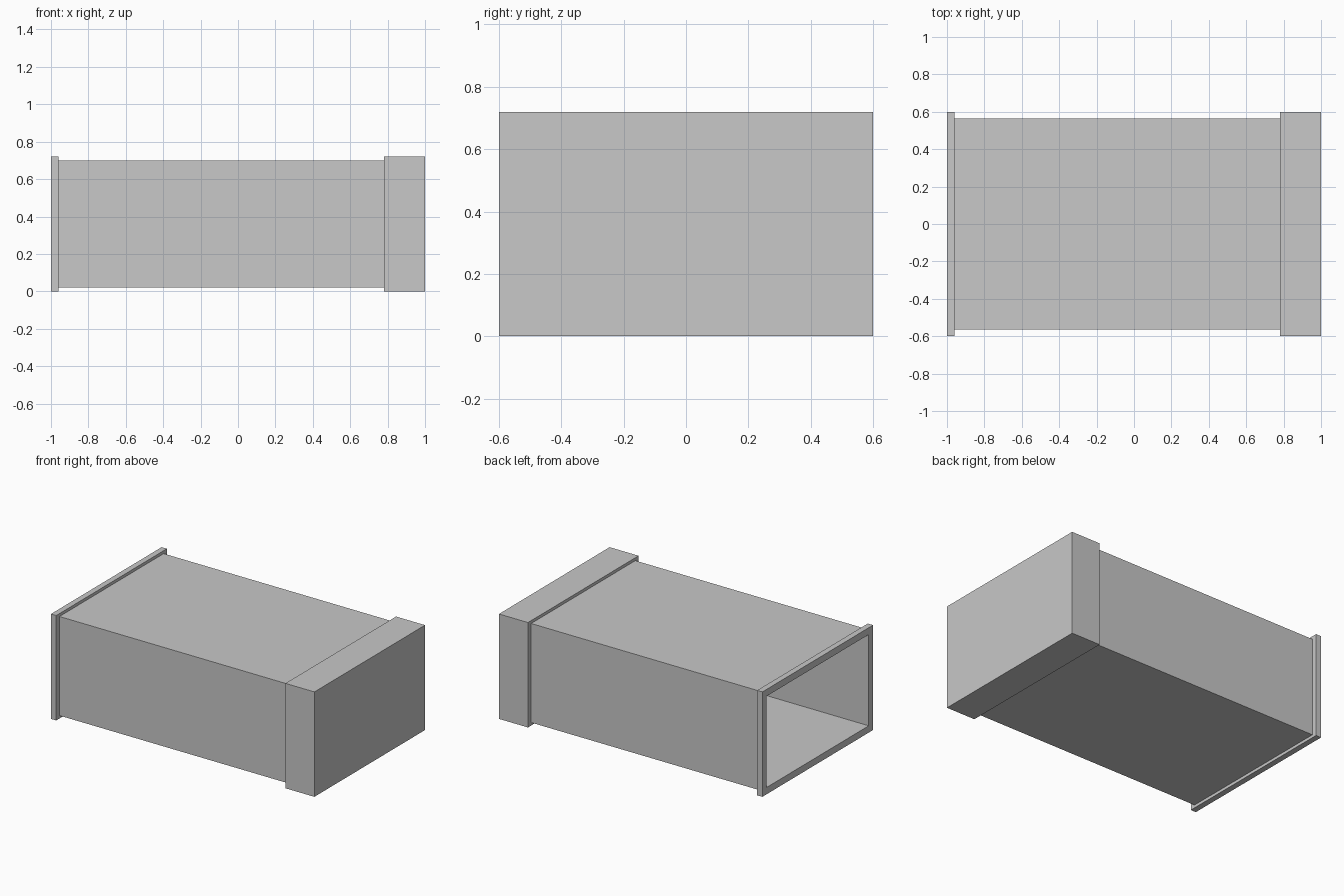
import bpy
import bmesh

cube = bpy.data.objects.get("Cube")
if cube:
    bpy.data.objects.remove(cube, do_unlink=True)

# Single flat colour
grey = bpy.data.materials.new("light_grey")
grey.use_nodes = True
colour = (0.58, 0.58, 0.58, 1)
grey.diffuse_color = colour
grey.node_tree.nodes["Principled BSDF"].inputs["Base Color"].default_value = colour

HALF_WIDTH, HEIGHT = 0.6, 0.72
BODY_STEP = 0.035    # body inset from the flange rim, sideways
BODY_RISE = 0.02     # body inset from the flange rim, up and down
RIM = 0.047          # flange rim to opening


def section(bm, x, side, rise):
    """Rectangular ring of vertices at x, inset from the outer size."""
    y, low, high = HALF_WIDTH - side, rise, HEIGHT - rise
    return [bm.verts.new((x, *p)) for p in ((-y, low), (y, low), (y, high), (-y, high))]


def loft(name, rings, closed=False, caps=False):
    """Skin rectangular rings, each given as x, side inset, rise inset."""
    bm = bmesh.new()
    loops = [section(bm, *r) for r in rings]
    pairs = list(zip(loops, loops[1:]))
    if closed:
        pairs.append((loops[-1], loops[0]))
    for a, b in pairs:
        for i in range(4):
            j = (i + 1) % 4
            bm.faces.new((a[i], a[j], b[j], b[i]))
    if caps:
        bm.faces.new(loops[0])
        bm.faces.new(loops[-1])
    bmesh.ops.recalc_face_normals(bm, faces=bm.faces)
    mesh = bpy.data.meshes.new(name)
    bm.to_mesh(mesh)
    bm.free()
    mesh.materials.append(grey)
    obj = bpy.data.objects.new(name, mesh)
    bpy.context.collection.objects.link(obj)
    return obj


def tube(name, x0, x1, side, rise):
    """Hollow rectangular sleeve around the shared opening."""
    return loft(name, [(x0, side, rise), (x1, side, rise),
                       (x1, RIM, RIM), (x0, RIM, RIM)], closed=True)


# Thin flange around the open end
tube("open_end_flange", -1, -0.96, 0, 0)
# Hollow sleeve body
tube("sleeve_body", -0.96, 0.78, BODY_STEP, BODY_RISE)
# Closed end block
loft("end_cap", [(0.78, 0, 0), (1, 0, 0)], caps=True)
